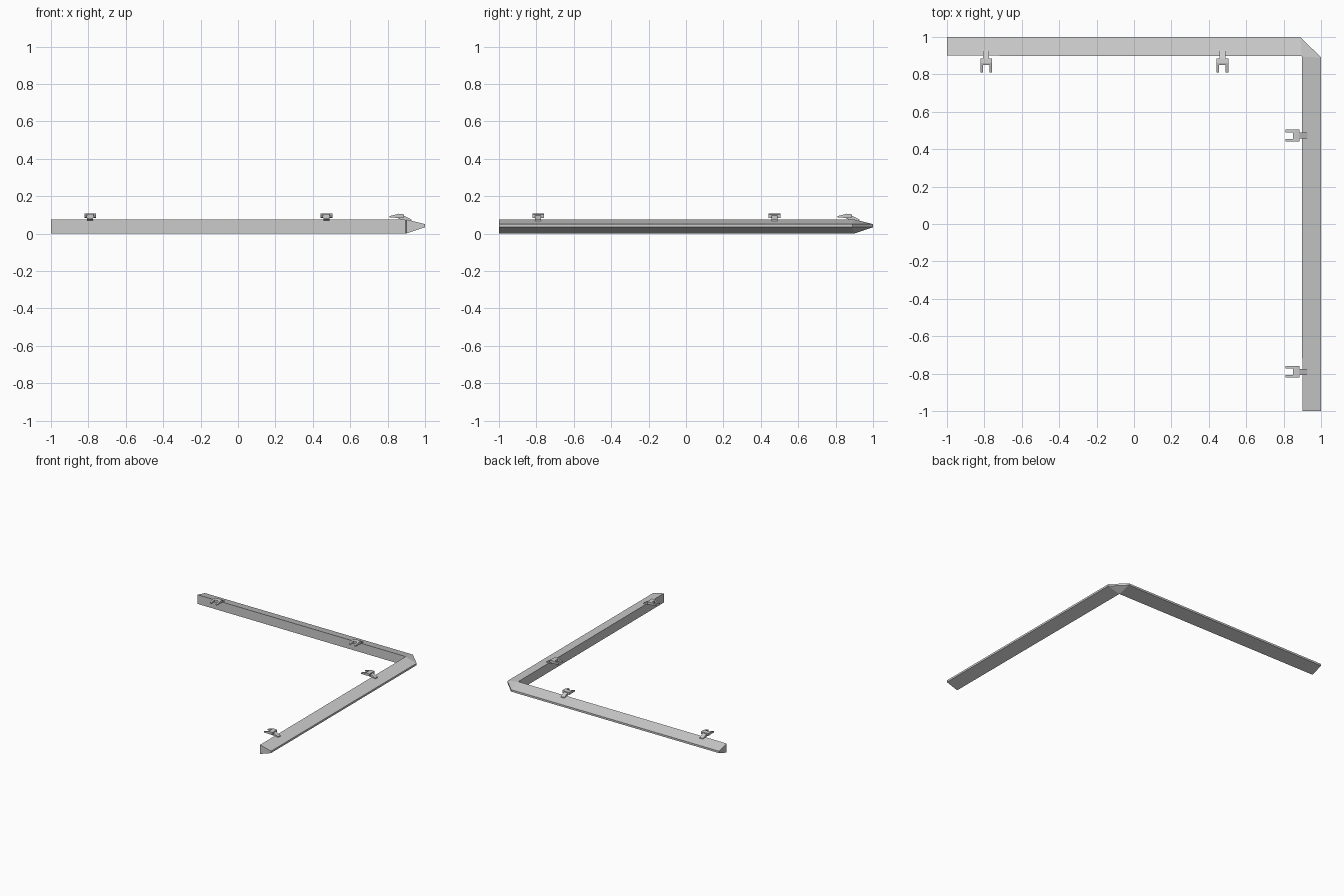
import bpy, bmesh

if "Cube" in bpy.data.objects:
    bpy.data.objects.remove(bpy.data.objects["Cube"])

def make_object(name, bm):
    bmesh.ops.recalc_face_normals(bm, faces=bm.faces)
    me = bpy.data.meshes.new(name)
    bm.to_mesh(me)
    bm.free()
    ob = bpy.data.objects.new(name, me)
    bpy.context.collection.objects.link(ob)
    return ob

# Corner rail: tapered profile swept along two sides with a chamfered corner
def corner_rail():
    bm = bmesh.new()
    stations = [((-1, .9), (-1, 1)), ((.895, .897), (.89, 1)),
                ((.897, .895), (1, .89)), ((.9, -1), (1, -1))]
    rings = []
    for inner, outer in stations:
        rings.append([bm.verts.new((*inner, 0)), bm.verts.new((*inner, .075)),
                      bm.verts.new((*outer, .05)), bm.verts.new((*outer, .034))])
    for a, b in zip(rings, rings[1:]):
        for i in range(4):
            j = (i + 1) % 4
            bm.faces.new((a[i], a[j], b[j], b[i]))
    bm.faces.new(rings[0])
    bm.faces.new(rings[-1])
    make_object("corner_rail", bm)

# Side profile (inward position, height) extruded between two widths
def add_slab(bm, profile, w0, w1, centre, swap):
    def vert(w, p, z):
        return bm.verts.new((p, centre + w, z) if swap else (centre + w, p, z))
    a = [vert(w0, p, z) for p, z in profile]
    b = [vert(w1, p, z) for p, z in profile]
    bm.faces.new(a)
    bm.faces.new(b)
    n = len(profile)
    for i in range(n):
        j = (i + 1) % n
        bm.faces.new((a[i], a[j], b[j], b[i]))

# Forked clip: two prongs, a bridge and a sloping stem
def forked_clip(name, centre, swap):
    prong = [(.81, .085), (.81, .093), (.86, .106), (.886, .103), (.886, .084), (.86, .084)]
    bridge = [(.85, .084), (.85, .1035), (.86, .106), (.886, .103), (.886, .084)]
    stem = [(.857, .078), (.857, .1), (.886, .096), (.928, .075), (.928, .062), (.89, .072)]
    bm = bmesh.new()
    for s in (-1, 1):
        add_slab(bm, prong, s * .018, s * .032, centre, swap)
    add_slab(bm, bridge, -.018, .018, centre, swap)
    add_slab(bm, stem, -.016, .016, centre, swap)
    make_object(name, bm)

corner_rail()
for i, c in enumerate((-.79, .472)):
    forked_clip(f"back_clip_{i + 1}", c, False)
    forked_clip(f"side_clip_{i + 1}", c, True)
